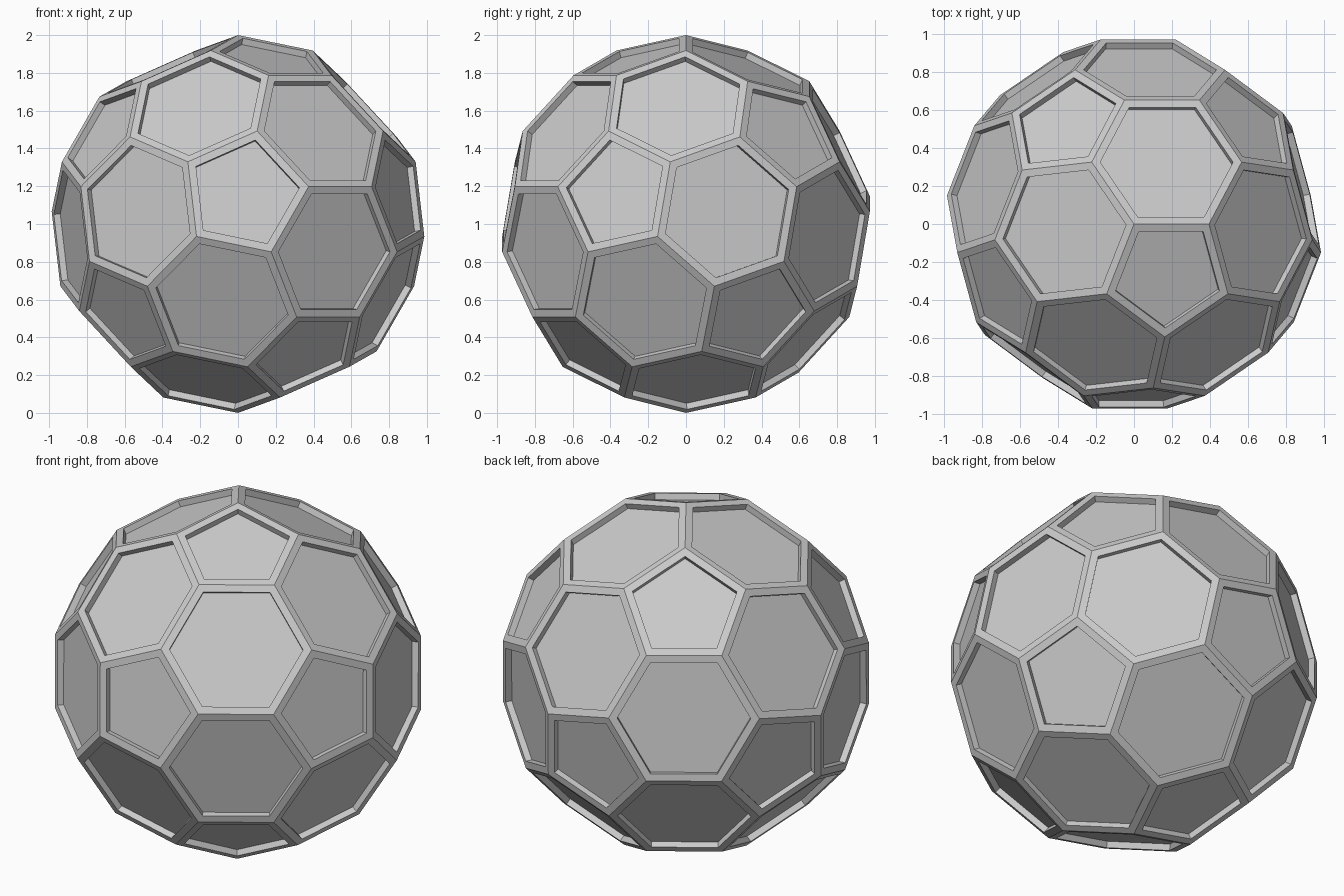
import bpy
import bmesh
from mathutils import Matrix

RIM_WIDTH = 0.04
RECESS_DEPTH = 0.035

cube = bpy.data.objects.get("Cube")
if cube:
    bpy.data.objects.remove(cube, do_unlink=True)


def make_material(name, colour):
    mat = bpy.data.materials.new(name)
    mat.use_nodes = True
    mat.diffuse_color = colour
    mat.node_tree.nodes["Principled BSDF"].inputs["Base Color"].default_value = colour
    return mat


# Ball of pentagons and hexagons: cut every corner off an icosahedron
bm = bmesh.new()
bmesh.ops.create_icosphere(bm, subdivisions=1, radius=1)
bmesh.ops.bevel(bm, geom=bm.verts[:] + bm.edges[:], offset=100 / 3,
                offset_type='PERCENT', affect='VERTICES', segments=1, profile=0.5)
for v in bm.verts:
    v.co.normalize()
bm.normal_update()


# Stand the ball on a corner, with a pentagon in front of the top edge along x
def resting_pose():
    bm.verts.ensure_lookup_table()
    corner = bm.verts[0]
    up = corner.co.normalized()
    for edge in corner.link_edges:
        pentagons = [f for f in edge.link_faces if len(f.verts) == 5]
        if not pentagons:
            continue
        along = edge.other_vert(corner).co - corner.co
        side = (along - up * along.dot(up)).normalized()
        back = up.cross(side)
        if pentagons[0].calc_center_median().dot(back) < 0:
            return Matrix((side, back, up))


bmesh.ops.transform(bm, matrix=resting_pose().to_4x4(), verts=bm.verts)
bmesh.ops.translate(bm, vec=(0, 0, 1), verts=bm.verts)
bm.normal_update()

# Flat rim around each face, then a recessed panel with straight walls
panels = bm.faces[:]
bmesh.ops.inset_individual(bm, faces=panels, thickness=RIM_WIDTH, use_even_offset=True)
sunk = bmesh.ops.extrude_discrete_faces(bm, faces=panels)["faces"]
bm.normal_update()
for face in sunk:
    bmesh.ops.translate(bm, vec=face.normal * -RECESS_DEPTH, verts=face.verts[:])
bmesh.ops.recalc_face_normals(bm, faces=bm.faces)

mesh = bpy.data.meshes.new("panelled_ball")
bm.to_mesh(mesh)
bm.free()
mesh.materials.append(make_material("plain grey", (0.6, 0.6, 0.6, 1)))
ball = bpy.data.objects.new("panelled_ball", mesh)
bpy.context.collection.objects.link(ball)
